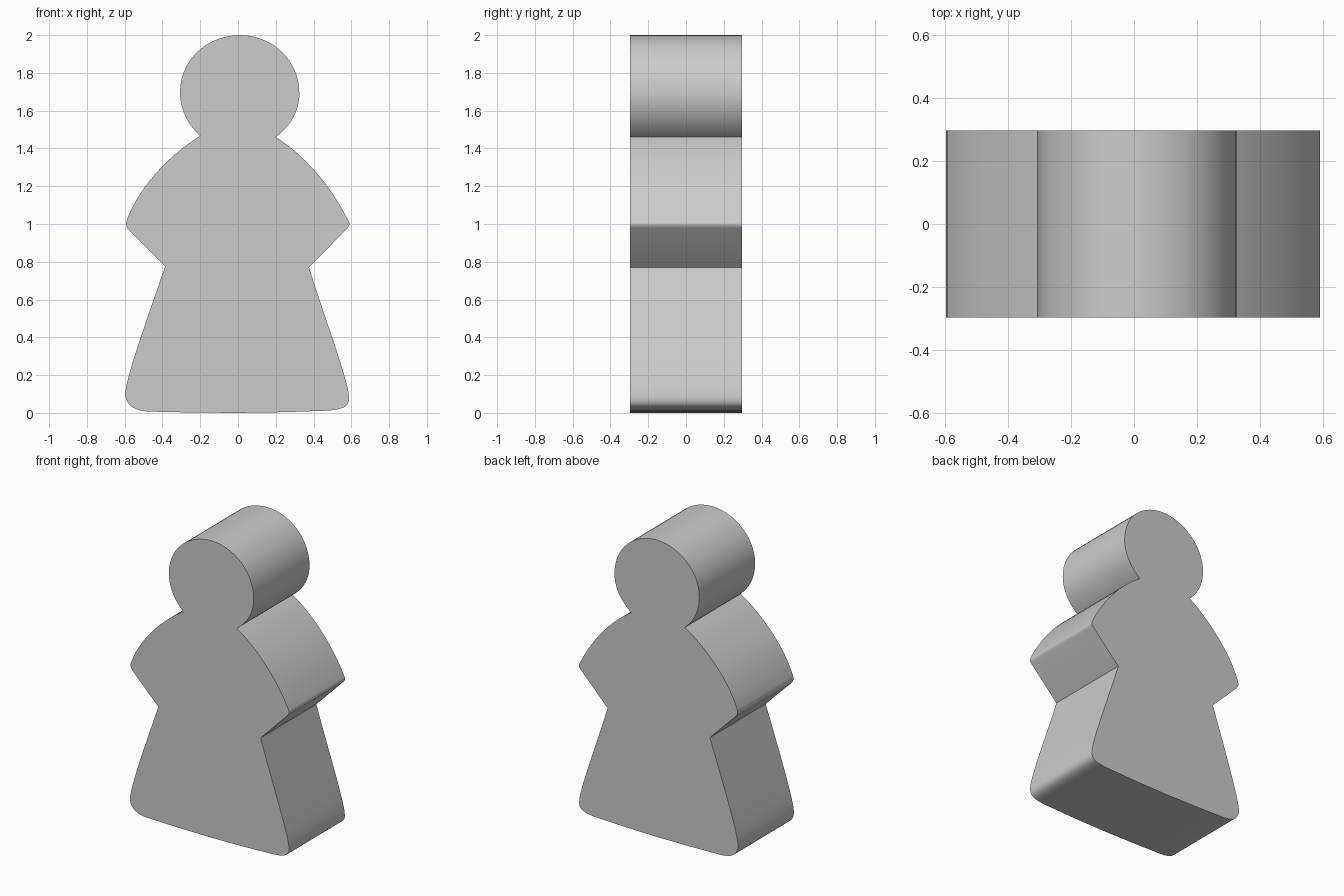
import bpy, bmesh
from mathutils import Vector

if "Cube" in bpy.data.objects:
    bpy.data.objects.remove(bpy.data.objects["Cube"])

HALF_DEPTH = 0.297

# Outline as chained Bezier spans (x, z), clockwise from the head top;
# each entry is (control, control, end) or just (end) for a straight line
START = (0.01, 2.0)
SPANS = [
    # head, right half
    ((0.18, 2.0), (0.325, 1.87), (0.325, 1.69)),
    ((0.325, 1.60), (0.28, 1.52), (0.20, 1.46)),
    # right shoulder, elbow and waist
    ((0.36, 1.36), (0.50, 1.19), (0.585, 1.015)),
    ((0.592, 1.0), (0.592, 0.995), (0.58, 0.978)),
    ((0.376, 0.77),),
    # right skirt, foot corner and base
    ((0.45, 0.53), (0.585, 0.17), (0.588, 0.085)),
    ((0.59, 0.03), (0.56, 0.013), (0.42, 0.01)),
    ((0.25, 0.004),),
    ((0.0, 0.0),),
    ((-0.25, 0.002),),
    ((-0.47, 0.007),),
    # left foot corner and skirt
    ((-0.56, 0.01), (-0.60, 0.05), (-0.596, 0.11)),
    ((-0.59, 0.20), (-0.46, 0.56), (-0.386, 0.775)),
    # left elbow and shoulder
    ((-0.57, 0.96),),
    ((-0.597, 0.99), (-0.597, 1.0), (-0.585, 1.03)),
    ((-0.53, 1.18), (-0.38, 1.355), (-0.20, 1.467)),
    # head, left half
    ((-0.27, 1.53), (-0.307, 1.61), (-0.307, 1.70)),
    ((-0.307, 1.87), (-0.16, 2.0), START),
]


def outline(start, spans, steps=14):
    pts, a = [Vector(start)], Vector(start)
    for span in spans:
        if len(span) == 1:
            pts.append(Vector(span[0]))
        else:
            b, c, d = map(Vector, span)
            for i in range(1, steps + 1):
                t = i / steps
                s = 1 - t
                pts.append(a*s**3 + b*3*s*s*t + c*3*s*t*t + d*t**3)
        a = pts[-1]
    return pts[:-1]


# Board-game figure: flat outline pushed through along y
bm = bmesh.new()
verts = [bm.verts.new((p.x, -HALF_DEPTH, p.y)) for p in outline(START, SPANS)]
face = bm.faces.new(verts)
extruded = bmesh.ops.extrude_face_region(bm, geom=[face], use_keep_orig=True)["geom"]
bmesh.ops.translate(bm, vec=(0, 2 * HALF_DEPTH, 0),
                    verts=[g for g in extruded if isinstance(g, bmesh.types.BMVert)])
bmesh.ops.recalc_face_normals(bm, faces=bm.faces)

mesh = bpy.data.meshes.new("game_pawn")
bm.to_mesh(mesh)
bm.free()
pawn = bpy.data.objects.new("game_pawn", mesh)
bpy.context.collection.objects.link(pawn)

# Smooth sides, crisp rims and creases
bpy.context.view_layer.objects.active = pawn
pawn.select_set(True)
bpy.ops.object.shade_smooth_by_angle(angle=0.52)
